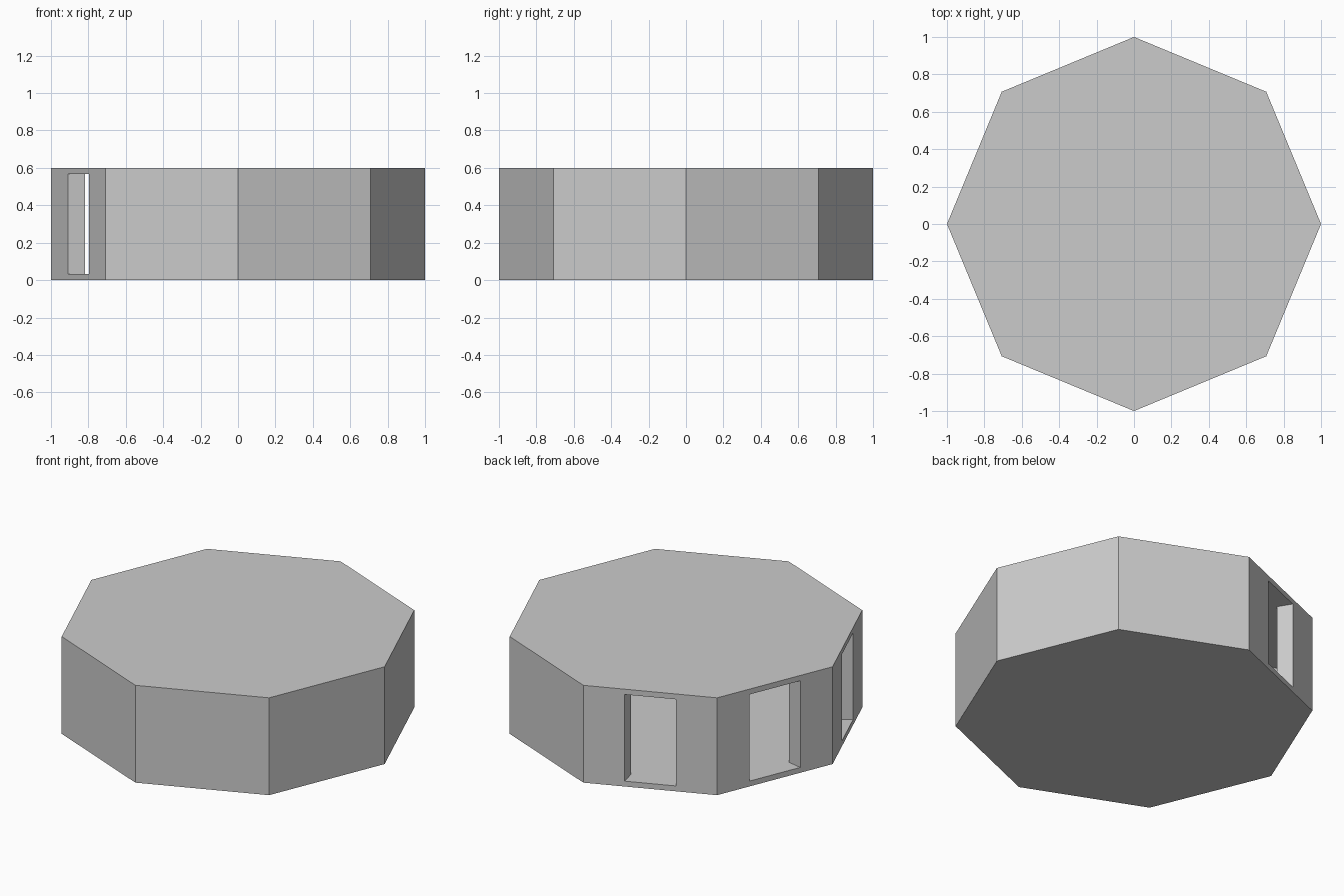
import bpy, bmesh, math
from mathutils import Vector

if "Cube" in bpy.data.objects:
    bpy.data.objects.remove(bpy.data.objects["Cube"])

HEIGHT, SLAB, INNER = 0.6, 0.033, 0.9


def prism(name, points, z0, z1):
    """Extrude a plan outline between two heights."""
    bm = bmesh.new()
    base = bm.faces.new([bm.verts.new((p.x, p.y, z0)) for p in points])
    top = bmesh.ops.extrude_face_region(bm, geom=[base])
    verts = [v for v in top["geom"] if isinstance(v, bmesh.types.BMVert)]
    bmesh.ops.translate(bm, verts=verts, vec=(0, 0, z1 - z0))
    bmesh.ops.recalc_face_normals(bm, faces=bm.faces)
    mesh = bpy.data.meshes.new(name)
    bm.to_mesh(mesh)
    bm.free()
    obj = bpy.data.objects.new(name, mesh)
    bpy.context.collection.objects.link(obj)
    return obj


corners = [Vector((math.cos(i * math.pi / 4), math.sin(i * math.pi / 4))) for i in range(8)]

# Octagonal body
body = prism("octagonal_room", corners, 0, HEIGHT)

# Room outline with radial window openings on three sides (side: share of side width)
windows = {2: 0.382, 3: 0.44, 4: 0.382}
outline = []
for i, a in enumerate(corners):
    b = corners[(i + 1) % 8]
    outline.append(a * INNER)
    if i in windows:
        left = a.lerp(b, 0.5 - windows[i] / 2)
        right = a.lerp(b, 0.5 + windows[i] / 2)
        outline += [left * INNER, left * 1.2, right * 1.2, right * INNER]
cutter = prism("room_cutter", outline, SLAB, HEIGHT - SLAB)
cutter.hide_render = True

# Hollow out the room and windows
cut = body.modifiers.new("hollow", 'BOOLEAN')
cut.operation = 'DIFFERENCE'
cut.solver = 'EXACT'
cut.object = cutter
bpy.context.view_layer.objects.active = body
body.select_set(True)
bpy.ops.object.modifier_apply(modifier=cut.name)
bpy.data.objects.remove(cutter)
